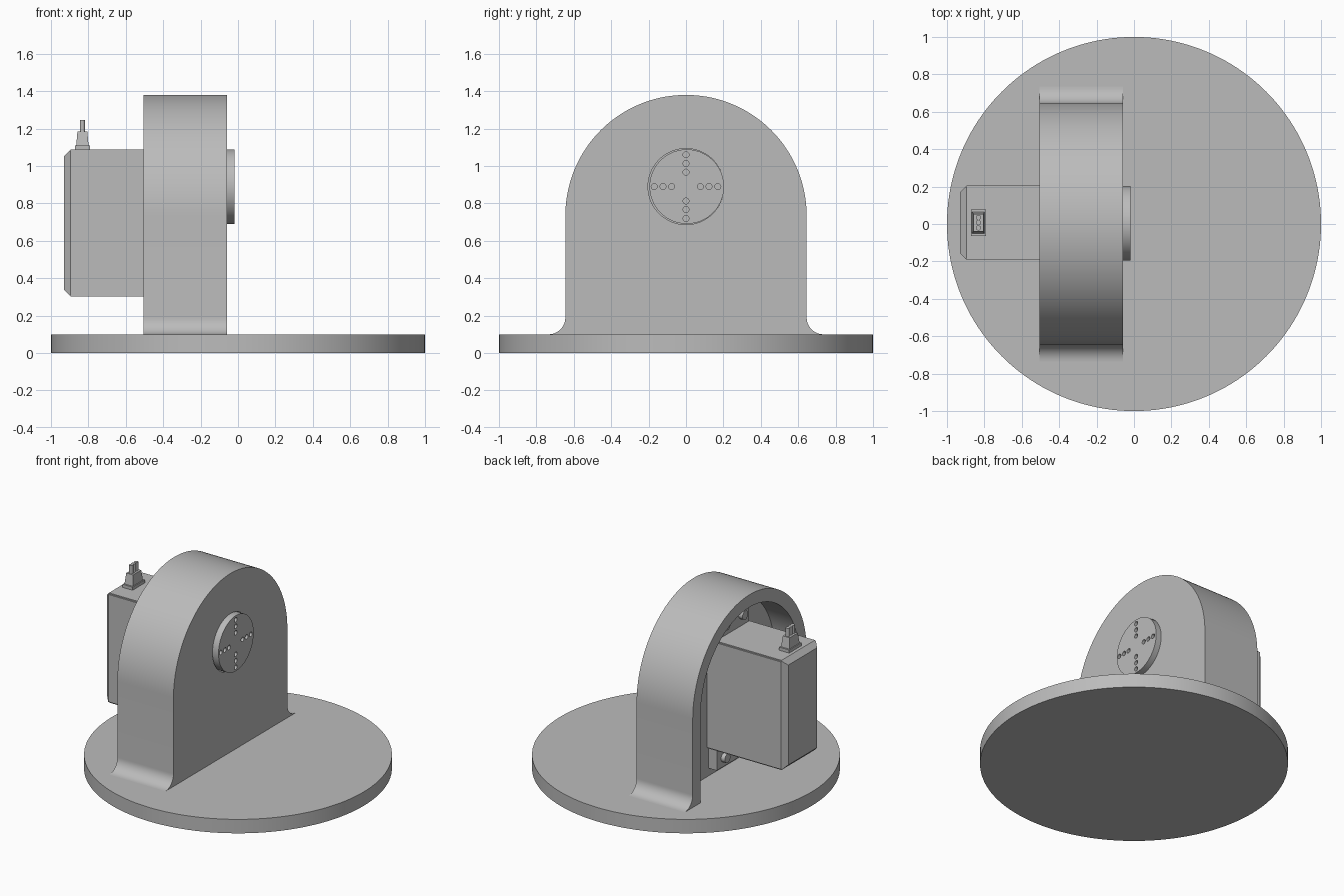
import bpy, bmesh
from math import sin, cos, pi, radians
from mathutils import Matrix, Vector

if "Cube" in bpy.data.objects:
    bpy.data.objects.remove(bpy.data.objects["Cube"], do_unlink=True)

grey = bpy.data.materials.new("light grey")
grey.use_nodes = True
grey.diffuse_color = (0.5, 0.5, 0.5, 1)
grey.node_tree.nodes["Principled BSDF"].inputs["Base Color"].default_value = grey.diffuse_color


def finish(name, bm, smooth=True):
    bmesh.ops.recalc_face_normals(bm, faces=bm.faces)
    mesh = bpy.data.meshes.new(name)
    bm.to_mesh(mesh)
    bm.free()
    mesh.materials.append(grey)
    ob = bpy.data.objects.new(name, mesh)
    bpy.context.collection.objects.link(ob)
    if smooth:
        shade(ob)
    return ob


def activate(ob):
    bpy.ops.object.select_all(action="DESELECT")
    ob.select_set(True)
    bpy.context.view_layer.objects.active = ob


def shade(ob):
    activate(ob)
    bpy.ops.object.shade_smooth_by_angle(angle=radians(30))


def prism(name, outline, x0, x1):
    """Extrude a (y, z) outline along x."""
    bm = bmesh.new()
    face = bm.faces.new([bm.verts.new((x0, y, z)) for y, z in outline])
    out = bmesh.ops.extrude_face_region(bm, geom=[face])
    moved = [v for v in out["geom"] if isinstance(v, bmesh.types.BMVert)]
    bmesh.ops.translate(bm, vec=(x1 - x0, 0, 0), verts=moved)
    return finish(name, bm)


def rod(name, start, end, r, segments=32):
    a, b = Vector(start), Vector(end)
    bm = bmesh.new()
    turn = (b - a).to_track_quat("Z", "Y").to_matrix().to_4x4()
    bmesh.ops.create_cone(bm, cap_ends=True, segments=segments, radius1=r, radius2=r,
                          depth=(b - a).length, matrix=Matrix.Translation((a + b) / 2) @ turn)
    return finish(name, bm)


def box(name, lo, hi, taper=1.0):
    """Box between two corners; taper scales the top face."""
    bm = bmesh.new()
    bmesh.ops.create_cube(bm, size=1)
    lo, hi = Vector(lo), Vector(hi)
    for v in bm.verts:
        if v.co.z > 0:
            v.co.x *= taper
            v.co.y *= taper
        v.co = (lo + hi) / 2 + v.co * (hi - lo)
    return finish(name, bm, False)


def cut(ob, cutters):
    for c in cutters:
        c.hide_render = True
        mod = ob.modifiers.new("cut", "BOOLEAN")
        mod.operation, mod.solver, mod.object = "DIFFERENCE", "EXACT", c
        activate(ob)
        bpy.ops.object.modifier_apply(modifier=mod.name)
        bpy.data.objects.remove(c, do_unlink=True)
    shade(ob)


def arc(cy, cz, r, a0, a1, n):
    return [(cy + r * cos(radians(a0 + (a1 - a0) * i / n)),
             cz + r * sin(radians(a0 + (a1 - a0) * i / n))) for i in range(n + 1)]


BASE_TOP, HALF, ARCH_Z, WALL, FILLET = 0.1, 0.645, 0.735, 0.09, 0.09
PLATE_X, SHAFT_Z, MID_Y, MID_Z = -0.31, 0.89, 0.007, 0.695

# Round base
rod("base_disc", (0, 0, 0), (0, 0, BASE_TOP), 1, 160)

# Arched housing with flared feet, hollow on its left-hand face
foot = arc(HALF + FILLET, BASE_TOP + FILLET, FILLET, 270, 180, 12)
arch = arc(0, ARCH_Z, HALF, 0, 180, 72)
other_foot = [(-y, z) for y, z in reversed(foot)]
housing = prism("arched_housing", foot + arch + other_foot, -0.505, -0.06)
inner = HALF - WALL
cavity = prism("cavity_cutter", [(inner, 0)] + arc(0, ARCH_Z, inner, 0, 180, 72) + [(-inner, 0)],
               -0.7, PLATE_X)
shaft_hole = rod("shaft_cutter", (-0.2, 0, SHAFT_Z), (0, 0, SHAFT_Z), 0.203, 96)
cut(housing, [cavity, shaft_hole])

# Output disc with a cross of through holes
disc = rod("output_disc", (-0.16, 0.004, SHAFT_Z), (-0.018, 0.004, SHAFT_Z), 0.199, 96)
holes = []
for k in range(4):
    for r in (0.077, 0.123, 0.17):
        y, z = r * cos(k * pi / 2), SHAFT_Z + r * sin(k * pi / 2)
        holes.append(rod("hole_cutter", (-0.08, y, z), (0.05, y, z), 0.016, 20))
cut(disc, holes)
rod("drive_shaft", (-0.32, 0, SHAFT_Z), (-0.15, 0, SHAFT_Z), 0.06)

# Motor body with a chamfered rear end
body = box("motor_body", (-0.93, MID_Y - 0.198, 0.302), (-0.3, MID_Y + 0.198, 1.088))
bm = bmesh.new()
bm.from_mesh(body.data)
rear = [e for e in bm.edges if all(v.co.x < -0.9 for v in e.verts)]
bmesh.ops.bevel(bm, geom=rear, offset=0.035, segments=1, affect="EDGES")
long_edges = [e for e in bm.edges if abs(e.verts[0].co.x - e.verts[1].co.x) > 0.3]
bmesh.ops.bevel(bm, geom=long_edges, offset=0.008, segments=2, affect="EDGES")
bm.to_mesh(body.data)
bm.free()

# Mounting ears and their screws
for side, word in ((-1, "lower"), (1, "upper")):
    z0, z1 = sorted((MID_Z + side * 0.36, MID_Z + side * 0.54))
    box(word + "_mounting_ear", (-0.375, MID_Y - 0.18, z0), (PLATE_X + 0.005, MID_Y + 0.18, z1))
    for y in (-0.1, 0.1):
        z = MID_Z + side * 0.475
        rod(word + "_ear_screw", (-0.405, MID_Y + y, z), (-0.37, MID_Y + y, z), 0.032, 24)

# Cable outlet: flange, tapered sleeve and three wires
cx = -0.832
box("cable_flange", (cx - 0.04, MID_Y - 0.07, 1.08), (cx + 0.04, MID_Y + 0.07, 1.11))
box("cable_sleeve", (cx - 0.033, MID_Y - 0.058, 1.11), (cx + 0.033, MID_Y + 0.058, 1.185), 0.8)
for k in (-1, 0, 1):
    y = MID_Y + k * 0.028
    rod("cable_wire", (cx, y, 1.17), (cx, y, 1.245), 0.0138, 20)
